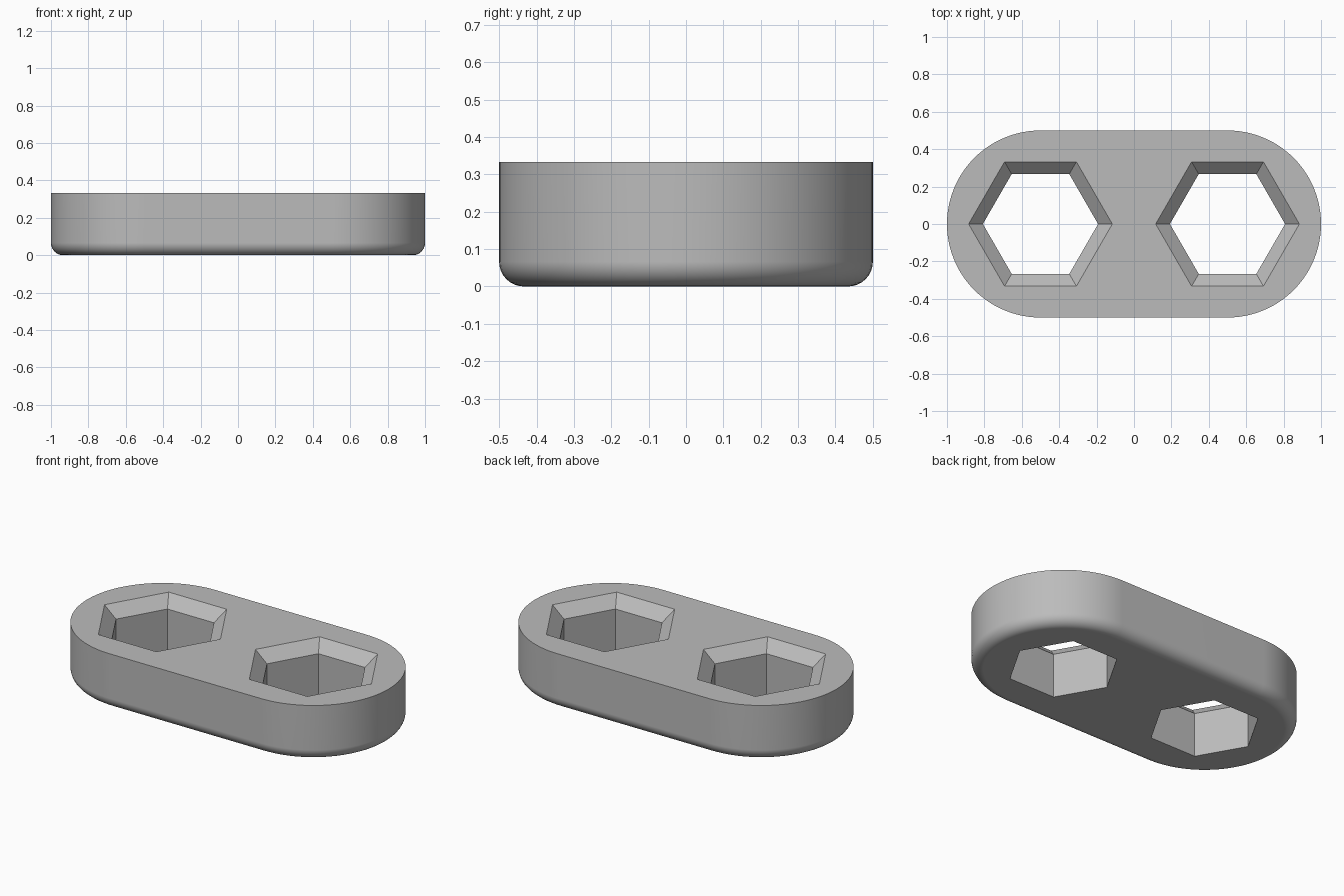
import bpy
import bmesh
from math import sin, cos, pi, radians

HEIGHT = 1 / 3
ROUND = 0.066     # bottom edge rounding, also the chamfer size
END = 0.5         # end radius and distance of the ends from the middle
HEX = 0.308       # corner radius of the hexagonal hole

if "Cube" in bpy.data.objects:
    bpy.data.objects.remove(bpy.data.objects["Cube"])


def loft(name, rings):
    """Closed solid through a stack of rings of equal point count."""
    bm = bmesh.new()
    rows = [[bm.verts.new(p) for p in ring] for ring in rings]
    for a, b in zip(rows, rows[1:]):
        for i in range(len(a)):
            j = (i + 1) % len(a)
            bm.faces.new((a[i], a[j], b[j], b[i]))
    bm.faces.new(rows[0][::-1])
    bm.faces.new(rows[-1])
    bmesh.ops.recalc_face_normals(bm, faces=bm.faces)
    mesh = bpy.data.meshes.new(name)
    bm.to_mesh(mesh)
    bm.free()
    obj = bpy.data.objects.new(name, mesh)
    bpy.context.collection.objects.link(obj)
    return obj


def capsule_ring(inset, z, steps=48):
    """Outline with two half-round ends."""
    ring = []
    for side, start in ((1, -pi / 2), (-1, pi / 2)):
        for i in range(steps + 1):
            a = start + pi * i / steps
            ring.append((side * END + (END - inset) * cos(a), (END - inset) * sin(a), z))
    return ring


def hex_ring(x, radius, z):
    return [(x + radius * cos(k * pi / 3), radius * sin(k * pi / 3), z) for k in range(6)]


# Body: rounded bottom edge, straight wall, sharp top edge
rings = []
for i in range(9):
    a = pi / 2 * i / 8
    rings.append(capsule_ring(ROUND * (1 - sin(a)), ROUND * (1 - cos(a))))
rings.append(capsule_ring(0, HEIGHT))
body = loft("link_body", rings)

grey = bpy.data.materials.new("plain grey")
grey.use_nodes = True
colour = (0.5, 0.5, 0.5, 1)
grey.diffuse_color = colour
grey.node_tree.nodes["Principled BSDF"].inputs["Base Color"].default_value = colour
body.data.materials.append(grey)

bpy.ops.object.select_all(action="DESELECT")
bpy.context.view_layer.objects.active = body
body.select_set(True)

# Two hexagonal through holes with a chamfer at the top
slope = 2 / 3 ** 0.5
for name, x in (("left_hole_cutter", END), ("right_hole_cutter", -END)):
    over = 0.05
    cutter = loft(name, [
        hex_ring(x, HEX, -over),
        hex_ring(x, HEX, HEIGHT - ROUND),
        hex_ring(x, HEX + (ROUND + over) * slope, HEIGHT + over)])
    cutter.hide_render = True
    cut = body.modifiers.new("hole", "BOOLEAN")
    cut.operation = "DIFFERENCE"
    cut.solver = "EXACT"
    cut.object = cutter
    bpy.ops.object.modifier_apply(modifier=cut.name)
    bpy.data.objects.remove(cutter)

# Smooth walls, crisp holes and top edge
bpy.ops.object.shade_smooth_by_angle(angle=radians(30))
weighted = body.modifiers.new("clean_normals", "WEIGHTED_NORMAL")
weighted.keep_sharp = True
